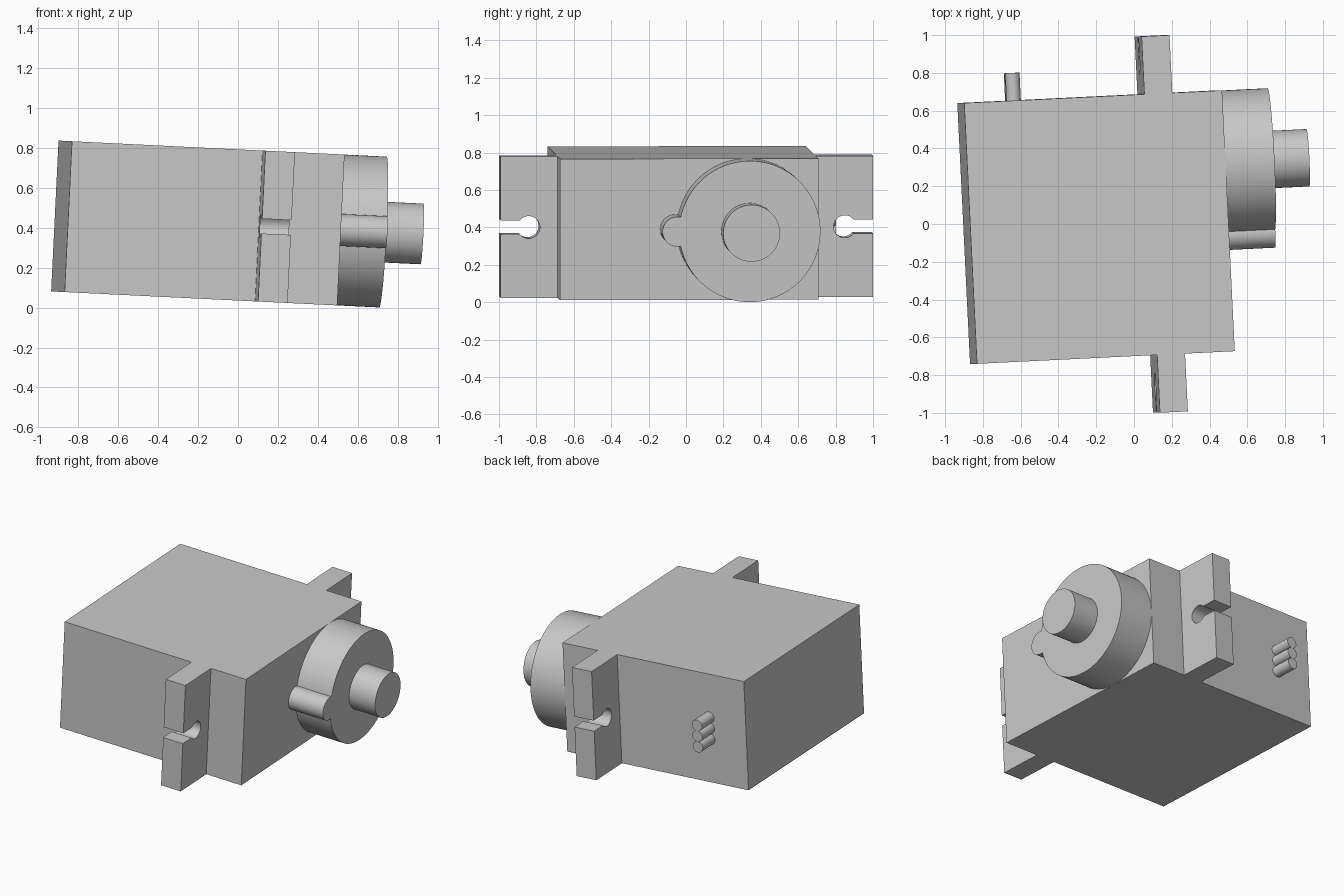
import bpy
import bmesh
from math import cos, sin, pi, radians, acos, asin
from mathutils import Matrix

cube = bpy.data.objects.get("Cube")
if cube:
    bpy.data.objects.remove(cube, do_unlink=True)

# One plain grey for the whole casing
grey = bpy.data.materials.new("plain grey")
grey.use_nodes = True
colour = (0.58, 0.58, 0.58, 1.0)
grey.diffuse_color = colour
grey.node_tree.nodes["Principled BSDF"].inputs["Base Color"].default_value = colour

# Slightly tilted frame: local x runs along the shaft, origin at the housing centre
TILT = radians(2.8)
FRAME = (Matrix.Translation((-0.201, -0.0165, 0.4235))
         @ Matrix.Rotation(TILT, 4, 'Y') @ Matrix.Rotation(TILT, 4, 'Z'))


def arc(centre, radius, start, end, steps=64):
    """Points along an arc, both ends included."""
    angles = [start + (end - start) * i / steps for i in range(steps + 1)]
    return [(centre[0] + radius * cos(a), centre[1] + radius * sin(a)) for a in angles]


def disc(centre, radius, sides=64):
    return arc(centre, radius, 0, 2 * pi, sides)[:-1]


def prism(name, profile, axis, low, high):
    """Extrude a closed profile along local axis 0, 1 or 2."""
    bm = bmesh.new()
    verts = []
    for a, b in profile:
        co = [0, 0, 0]
        co[axis], co[(axis + 1) % 3], co[(axis + 2) % 3] = low, a, b
        verts.append(bm.verts.new(co))
    face = bm.faces.new(verts)
    result = bmesh.ops.extrude_face_region(bm, geom=[face])
    shift = [0, 0, 0]
    shift[axis] = high - low
    moved = [g for g in result["geom"] if isinstance(g, bmesh.types.BMVert)]
    bmesh.ops.translate(bm, verts=moved, vec=shift)
    bmesh.ops.recalc_face_normals(bm, faces=bm.faces)
    mesh = bpy.data.meshes.new(name)
    bm.to_mesh(mesh)
    bm.free()
    mesh.materials.append(grey)
    mesh.shade_smooth()
    mesh.set_sharp_from_angle(angle=radians(30))
    obj = bpy.data.objects.new(name, mesh)
    bpy.context.scene.collection.objects.link(obj)
    obj.matrix_world = FRAME
    return obj


# Housing with a mounting ear on each side, as one outline
LENGTH, WIDTH, HEIGHT = 0.684, 0.691, 0.378
EAR, EAR_BACK, EAR_FRONT = 0.997, 0.272, 0.42
half = [(LENGTH, WIDTH), (EAR_FRONT, WIDTH), (EAR_FRONT, EAR),
        (EAR_BACK, EAR), (EAR_BACK, WIDTH), (-LENGTH, WIDTH)]
outline = half + [(x, -y) for x, y in reversed(half)]
housing = prism("housing", outline, 2, -HEIGHT, HEIGHT)

# Keyhole slots open to the ends of the ears
HOLE, HOLE_R, SLOT = 0.846, 0.06, 0.037
mouth = asin(SLOT / HOLE_R)
keyhole = arc((HOLE, 0), HOLE_R, mouth, 2 * pi - mouth, 40) + [(1.1, -SLOT), (1.1, SLOT)]
for side in (1, -1):
    cutter = prism("slot_cutter", [(side * a, b) for a, b in keyhole], 0, 0.2, 0.5)
    cutter.hide_render = True
    cut = housing.modifiers.new("slot", 'BOOLEAN')
    cut.operation = 'DIFFERENCE'
    cut.solver = 'EXACT'
    cut.object = cutter
    bpy.context.view_layer.objects.active = housing
    bpy.ops.object.modifier_apply(modifier=cut.name)
    bpy.data.objects.remove(cutter, do_unlink=True)
housing.data.set_sharp_from_angle(angle=radians(30))

# Round gear case joined with its small side lobe
AXIS, R, LOBE, r = 0.312, 0.378, -0.075, 0.08
d = AXIS - LOBE
A = acos((d * d + R * R - r * r) / (2 * d * R))
B = acos((d * d + r * r - R * R) / (2 * d * r))
case = arc((AXIS, 0), R, A - pi, pi - A, 96) + arc((LOBE, 0), r, B, 2 * pi - B, 32)[1:-1]
prism("gear_case", case, 0, LENGTH, 0.944)

# Output shaft
prism("output_shaft", disc((AXIS, 0), 0.152), 0, 0.944, 1.14)

# Three stacked cable stubs on the back
for i, label in enumerate(("lower", "middle", "upper")):
    prism(label + "_cable", disc(((i - 1) * 0.075, -0.407), 0.038, 32), 1, WIDTH, 0.837)
